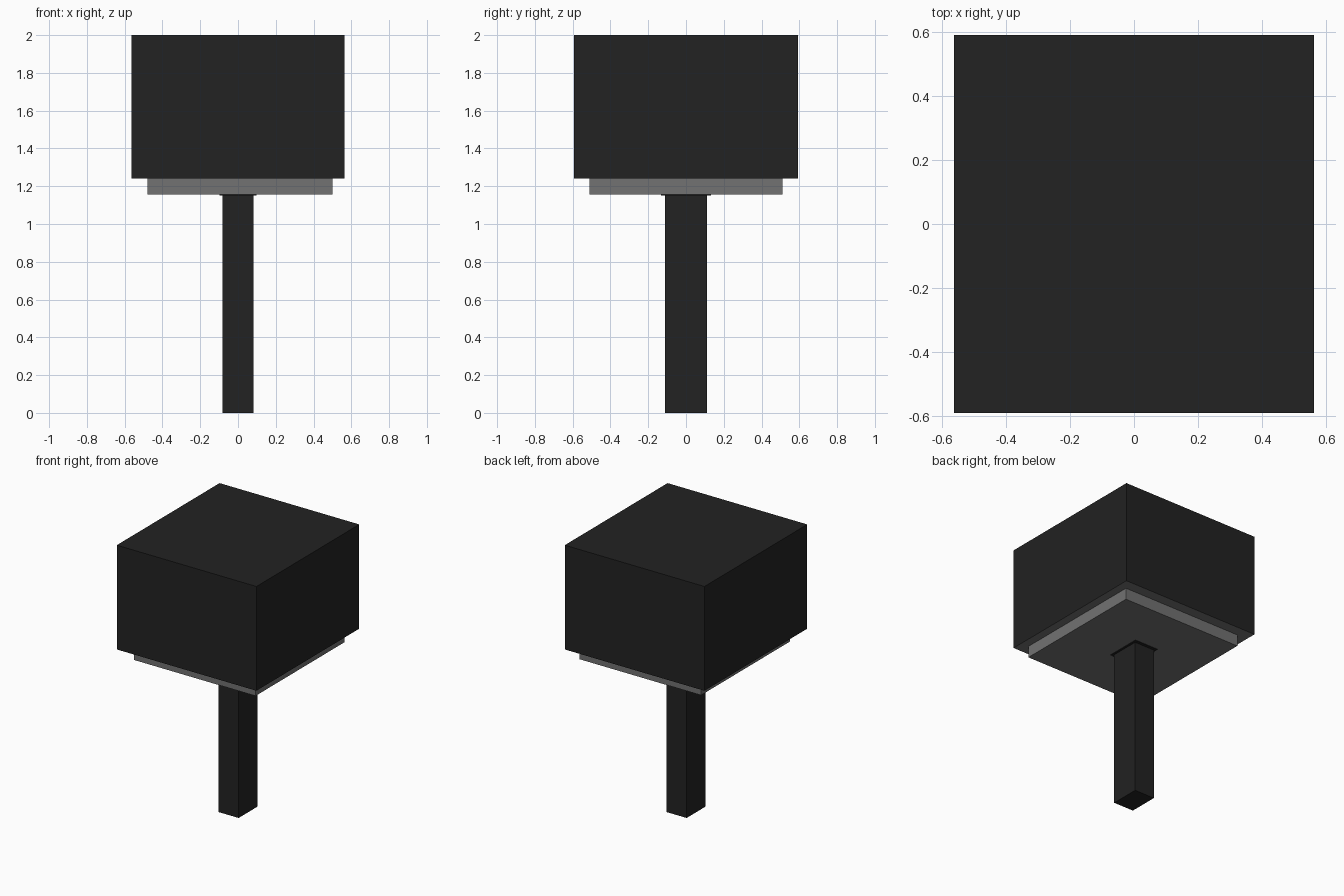
import bpy
import bmesh
from mathutils import Matrix, Vector

if "Cube" in bpy.data.objects:
    bpy.data.objects.remove(bpy.data.objects["Cube"])


def material(name, value):
    mat = bpy.data.materials.new(name)
    mat.diffuse_color = (value, value, value, 1)
    mat.use_nodes = True
    mat.node_tree.nodes["Principled BSDF"].inputs["Base Color"].default_value = mat.diffuse_color
    return mat


black = material("charcoal black", 0.016)
grey = material("mid grey", 0.168)


def box(name, low, high, mat, bottom=None):
    """Axis-aligned block between two corners; the underside may differ in colour."""
    low, high = Vector(low), Vector(high)
    bm = bmesh.new()
    bmesh.ops.create_cube(bm, size=1, matrix=Matrix.Translation((low + high) / 2)
                          @ Matrix.Diagonal((*(high - low), 1)))
    mesh = bpy.data.meshes.new(name)
    mesh.materials.append(mat)
    if bottom:
        mesh.materials.append(bottom)
        bm.normal_update()
        for face in bm.faces:
            if face.normal.z < -0.5:
                face.material_index = 1
    bm.to_mesh(mesh)
    bm.free()
    obj = bpy.data.objects.new(name, mesh)
    bpy.context.collection.objects.link(obj)
    return obj


# Large head block with a grey underside
box("head_block", (-0.563, -0.592, 1.24), (0.563, 0.592, 2.0), black, grey)
# Recessed grey slab beneath the head
box("under_slab", (-0.48, -0.512, 1.155), (0.50, 0.512, 1.24), grey)
# Thin dark collar where the post meets the slab
box("post_collar", (-0.098, -0.132, 1.152), (0.098, 0.132, 1.156), black)
# Supporting post
box("post", (-0.082, -0.11, 0.0), (0.082, 0.11, 1.155), black)
